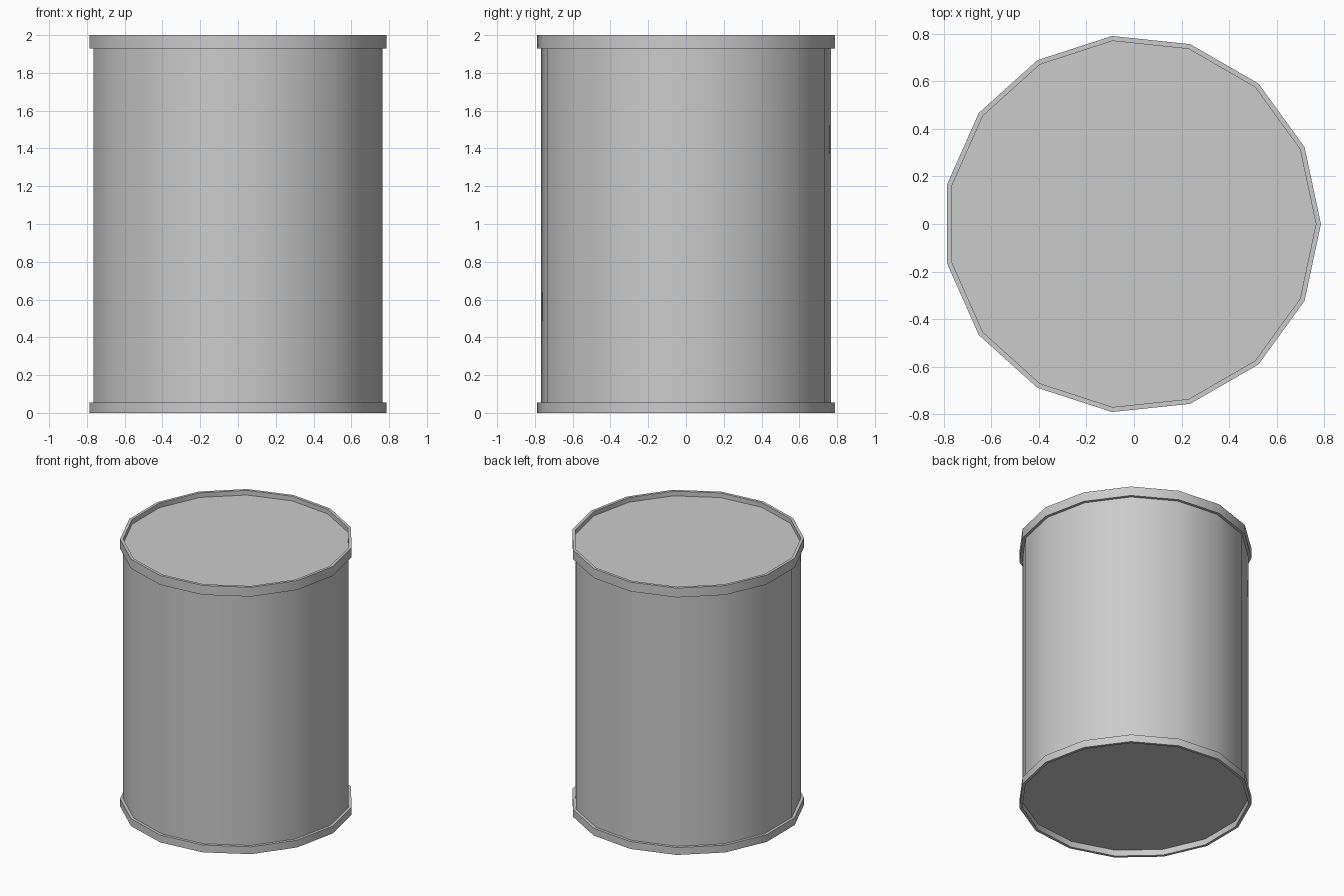
import bpy
from math import cos, sin, pi

if "Cube" in bpy.data.objects:
    bpy.data.objects.remove(bpy.data.objects["Cube"])

SIDES = 15
CX = -0.009          # odd side count: shift so the bounds are centred
R_BODY, R_RIM = 0.773, 0.794


def lathe(name, profile, closed):
    """Spin an (r, z) profile; closed joins it into a ring, otherwise ends are capped."""
    verts = [(CX + r * cos(2 * pi * i / SIDES), r * sin(2 * pi * i / SIDES), z)
             for r, z in profile for i in range(SIDES)]
    n = len(profile)
    faces = []
    for k in range(n if closed else n - 1):
        a, b = k * SIDES, ((k + 1) % n) * SIDES
        for i in range(SIDES):
            j = (i + 1) % SIDES
            faces.append((a + i, a + j, b + j, b + i))
    if not closed:
        faces.append(tuple(reversed(range(SIDES))))
        faces.append(tuple(range((n - 1) * SIDES, n * SIDES)))
    mesh = bpy.data.meshes.new(name)
    mesh.from_pydata(verts, [], faces)
    obj = bpy.data.objects.new(name, mesh)
    bpy.context.collection.objects.link(obj)
    bpy.ops.object.select_all(action='DESELECT')
    obj.select_set(True)
    bpy.context.view_layer.objects.active = obj
    bpy.ops.object.shade_smooth_by_angle(angle=pi / 6)
    return obj


def rim(name, z0, z1):
    return lathe(name, [(R_RIM, z0), (R_RIM, z1), (R_BODY, z1), (R_BODY, z0)], True)


# Drum wall with recessed lid and base
lathe("drum_body", [(R_BODY, 0.045), (R_BODY, 1.965)], False)

# Raised hoops standing proud of the lid and base
rim("bottom_rim", 0.0, 0.055)
rim("top_rim", 1.93, 2.0)
